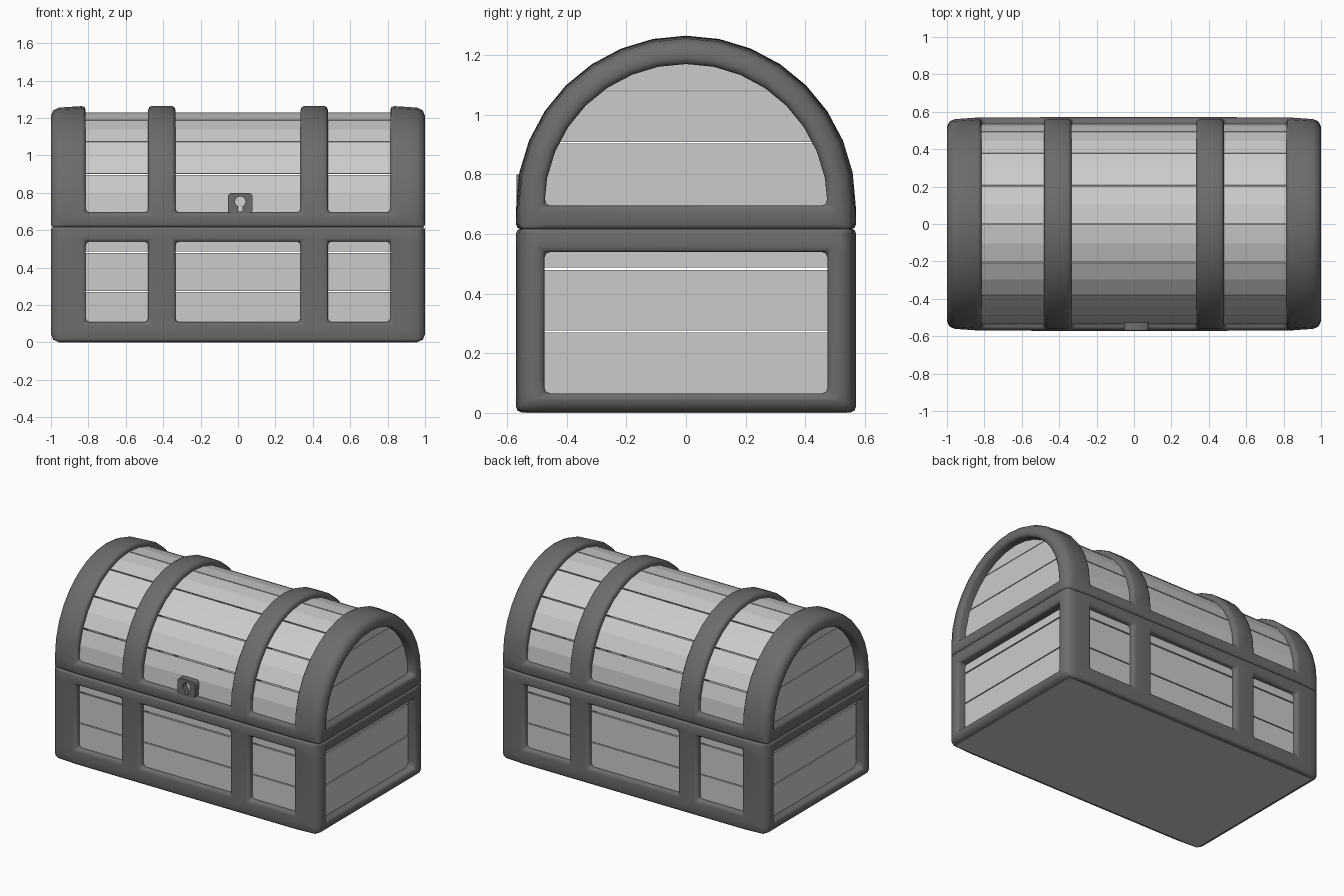
import bpy, bmesh, math

if "Cube" in bpy.data.objects:
    bpy.data.objects.remove(bpy.data.objects["Cube"])


def material(name, value):
    m = bpy.data.materials.new(name)
    m.diffuse_color = (value, value, value, 1)
    m.use_nodes = True
    m.node_tree.nodes["Principled BSDF"].inputs["Base Color"].default_value = m.diffuse_color
    return m


WOOD = material("light_grey_wood", 0.6)
IRON = material("dark_grey_iron", 0.15)
SPRING = 0.695          # height where the arch of the lid begins


def box(x0, x1, y0, y1, z0, z1):
    """Eight corners: the first four at x0, the last four at x1."""
    return [(x, y, z) for x in (x0, x1) for y, z in ((y0, z0), (y1, z0), (y1, z1), (y0, z1))]


def prism(x0, x1, quad):
    return [(x, y, z) for x in (x0, x1) for y, z in quad]


def radius(co):
    """Distance from the chest's long axis plane or from the arch centre."""
    return math.hypot(co[1], max(co[2] - SPRING, 0))


def edge_weight(edge):
    """How strongly a frame edge is rounded."""
    if len(edge.link_faces) != 2 or edge.calc_face_angle() < math.radians(40):
        return 0
    cos = [v.co for v in edge.verts]
    if all(0.6 < c.z < 0.63 for c in cos):
        return 0.38                                  # seam of lid and base
    if all(abs(c.x) > 0.99 and (radius(c) > 0.54 or c.z < 0.01) for c in cos):
        return 1                                     # outer end corners
    if all(c.z < 0.01 for c in cos):
        return 0.42                                  # long bottom edges
    return 0.48


SIDES = ((0, 1, 2, 3), (4, 5, 6, 7), (0, 1, 5, 4), (1, 2, 6, 5), (2, 3, 7, 6), (3, 0, 4, 7))


def build(name, cells, mat, frame=False):
    """Join six-sided cells into one skin, dropping the walls that two cells share."""
    bm = bmesh.new()
    verts, walls = {}, {}
    for cell in cells:
        keys = [tuple(round(c, 4) for c in p) for p in cell]
        for side in SIDES:
            wall = [keys[i] for i in side]
            tag = frozenset(wall)
            if tag in walls:
                del walls[tag]
            else:
                walls[tag] = wall
    for wall in walls.values():
        for k in wall:
            if k not in verts:
                verts[k] = bm.verts.new(k)
        bm.faces.new([verts[k] for k in wall])
    bmesh.ops.recalc_face_normals(bm, faces=bm.faces)
    if frame:
        # Open the back of the frame, taper its ends, weight its edges
        hidden = [f for f in bm.faces
                  if all(abs(v.co.x) < 0.922 and radius(v.co) < 0.477 for v in f.verts)]
        bmesh.ops.delete(bm, geom=hidden, context='FACES')
        for v in bm.verts:
            r = radius(v.co)
            if r > 0.54 and abs(v.co.x) > 0.82:
                k = 1 - 0.012 * (abs(v.co.x) - 0.815) / 0.185 / r
                v.co.y *= k
                if v.co.z > SPRING:
                    v.co.z = SPRING + (v.co.z - SPRING) * k
        layer = bm.edges.layers.float.new("bevel_weight_edge")
        bm.normal_update()
        for e in bm.edges:
            e[layer] = edge_weight(e)
    mesh = bpy.data.meshes.new(name)
    bm.to_mesh(mesh)
    bm.free()
    mesh.materials.append(mat)
    ob = bpy.data.objects.new(name, mesh)
    bpy.context.collection.objects.link(ob)
    if frame:
        mod = ob.modifiers.new("rounded_edges", 'BEVEL')
        mod.width = 0.042
        mod.segments = 2
        mod.limit_method = 'WEIGHT'
        mod.use_clamp_overlap = False
        bpy.ops.object.select_all(action='DESELECT')
        bpy.context.view_layer.objects.active = ob
        ob.select_set(True)
        bpy.ops.object.convert(target='MESH')
        bpy.ops.object.shade_smooth_by_angle(angle=math.radians(50))
    return ob


XS = [-1, -0.92, -0.815, -0.48, -0.335, 0.335, 0.48, 0.815, 0.92, 1]
YS = [-0.57, -0.475, 0.475, 0.57]
ZS = [0.002, 0.065, 0.11, 0.54, 0.618]
ENDS, OPEN = (0, 8), (2, 4, 6)

# Base frame: posts and rails
cells = []
for i in range(9):
    for j in range(3):
        for k in range(4):
            wall = j != 1 and (i not in OPEN or k != 2)
            end_rail = i in ENDS and k in (0, 3)
            if wall or end_rail:
                cells.append(box(*XS[i:i + 2], *YS[j:j + 2], *ZS[k:k + 2]))
build("base_frame", cells, IRON, True)

# Wooden bottom board
build("bottom_board", [box(-0.96, 0.96, -0.54, 0.54, 0, 0.009)], WOOD)


def arc(r, deg):
    a = math.radians(deg)
    return (-r * math.cos(a), SPRING + r * math.sin(a))


# Lid frame: four arched bands, long rails and end rails
STEP = 180 / 16
LOW = 0.616
outer = [(-0.57, LOW)] + [arc(0.57, n * STEP) for n in range(17)] + [(0.57, LOW)]
inner = [(-0.475, LOW)] + [arc(0.475, n * STEP) for n in range(17)] + [(0.475, LOW)]
cells = []
for i in range(9):
    for s in range(18):
        if i not in OPEN or s in (0, 17):
            cells.append(prism(XS[i], XS[i + 1], (outer[s], outer[s + 1], inner[s + 1], inner[s])))
    if i in ENDS:
        cells.append(box(XS[i], XS[i + 1], -0.475, 0.475, LOW, SPRING))
build("lid_frame", cells, IRON, True)

# Curved lid planks, each with two facets
cells = []
for n in range(8):
    degs = [n * 22.5 + 0.4, n * 22.5 + STEP, (n + 1) * 22.5 - 0.4]
    if n == 0:
        degs[0] = -1
    if n == 7:
        degs[2] = 181
    for a, b in zip(degs, degs[1:]):
        cells.append(prism(-0.935, 0.935, (arc(0.535, a), arc(0.535, b), arc(0.528, b), arc(0.528, a))))
build("lid_planks", cells, WOOD)

# Flat planks closing the ends of the lid
END_X = 0.935
cells = []
for z0, z1 in ((0.67, 0.903), (0.908, 1.078), (1.082, 1.195)):
    w0, w1 = (math.sqrt(0.524 ** 2 - (z - SPRING) ** 2) for z in (z0, z1))
    for x in (-END_X, END_X):
        cells.append(prism(x - 0.005, x + 0.005, ((-w0, z0), (w0, z0), (w1, z1), (-w1, z1))))
build("lid_end_planks", cells, WOOD)

# Base planks on all four walls
long_cells, end_cells = [], []
for z0, z1 in ((0.05, 0.270), (0.276, 0.479), (0.487, 0.58)):
    for s in (-1, 1):
        long_cells.append(box(-0.93, 0.93, s * 0.527 - 0.005, s * 0.527 + 0.005, z0, z1))
        end_cells.append(box(s * END_X - 0.005, s * END_X + 0.005, -0.52, 0.52, z0, z1))
build("base_long_planks", long_cells, WOOD)
build("base_end_planks", end_cells, WOOD)

# Lock plate with a keyhole opening
curve = bpy.data.curves.new("lock_plate", 'CURVE')
curve.dimensions = '2D'
curve.fill_mode = 'BOTH'
curve.extrude = 0.021


def outline(points):
    sp = curve.splines.new('POLY')
    sp.points.add(len(points) - 1)
    for p, (x, y) in zip(sp.points, points):
        p.co = (x, y, 0, 1)
    sp.use_cyclic_u = True


w, h, c = 0.065, 0.056, 0.012
outline([(-w + c, -h), (w - c, -h), (w, -h + c), (w, h - c),
         (w - c, h), (-w + c, h), (-w, h - c), (-w, -h + c)])
ring = [math.radians(-65 + n * 310 / 12) for n in range(13)]
outline([(0.028 * math.cos(a), 0.009 + 0.028 * math.sin(a)) for a in ring]
        + [(-0.011, -0.043), (0.011, -0.043)])
lock = bpy.data.objects.new("lock_plate", curve)
lock.location = (0.012, -0.548, 0.744)
lock.rotation_euler = (math.radians(90), 0, 0)
bpy.context.collection.objects.link(lock)
curve.materials.append(IRON)
bpy.ops.object.select_all(action='DESELECT')
bpy.context.view_layer.objects.active = lock
lock.select_set(True)
bpy.ops.object.convert(target='MESH')
